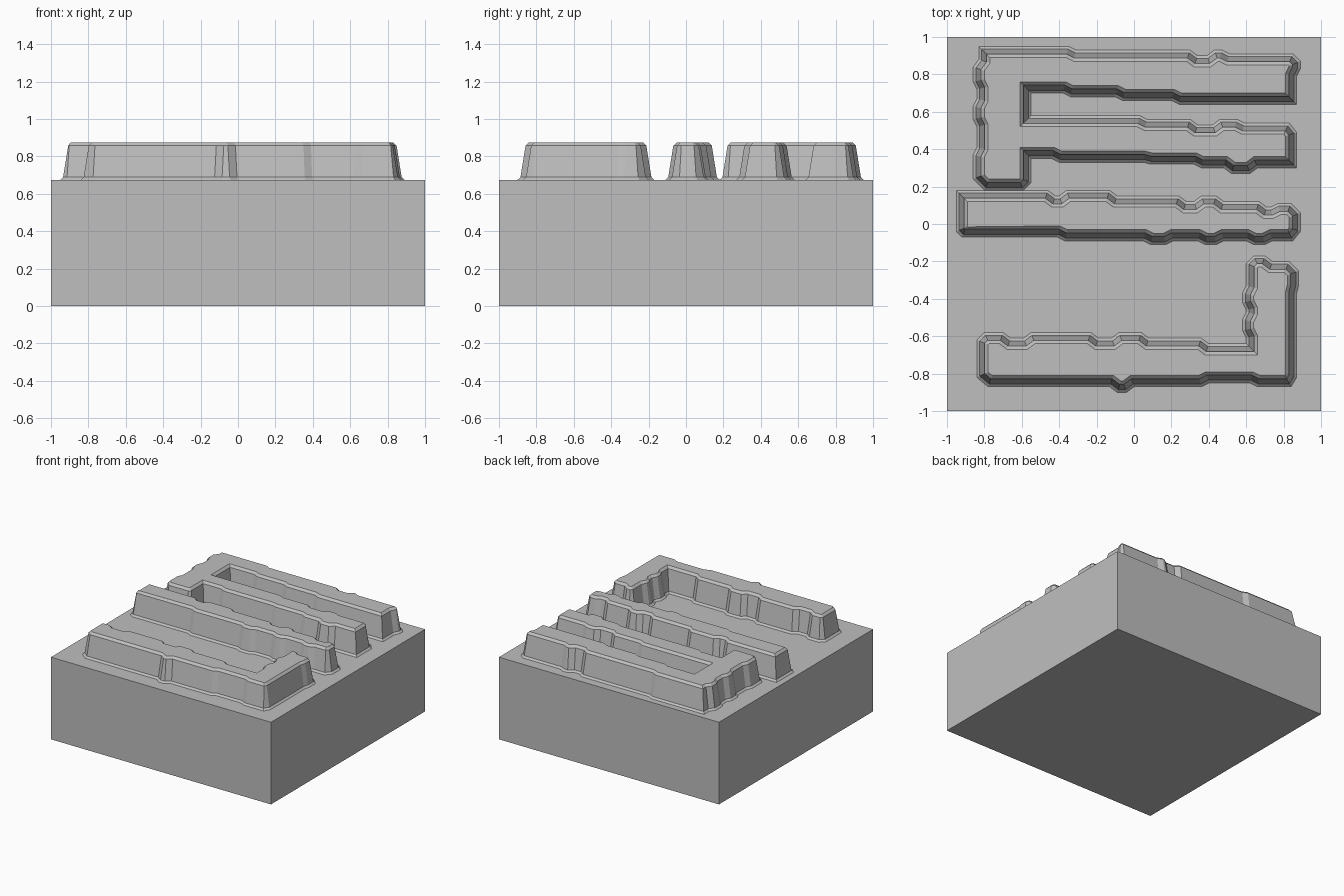
import bpy
import bmesh
from mathutils import Vector

default_cube = bpy.data.objects.get("Cube")
if default_cube:
    bpy.data.objects.remove(default_cube, do_unlink=True)

BASE_TOP = 0.675
RIDGE_HEIGHT = 0.2
JOG = 2  # half the length of a slanted jog, in hundredths

# Single stone colour
stone = bpy.data.materials.new("stone_grey")
stone.use_nodes = True
grey = (0.52, 0.52, 0.52, 1.0)
stone.diffuse_color = grey
stone.node_tree.nodes["Principled BSDF"].inputs["Base Color"].default_value = grey


def add_object(name, bm):
    bmesh.ops.recalc_face_normals(bm, faces=bm.faces[:])
    mesh = bpy.data.meshes.new(name)
    bm.to_mesh(mesh)
    bm.free()
    mesh.materials.append(stone)
    obj = bpy.data.objects.new(name, mesh)
    bpy.context.collection.objects.link(obj)
    return obj


def wall_x(start, end, level, *jogs):
    """Wall foot running along x; each jog is (position, new level)."""
    step = JOG if end > start else -JOG
    points = [(start, level)]
    for position, new_level in jogs:
        points += [(position - step, level), (position + step, new_level)]
        level = new_level
    return points + [(end, level)]


def wall_y(start, end, level, *jogs):
    """Wall foot running along y."""
    return [(x, y) for y, x in wall_x(start, end, level, *jogs)]


def inset(points, distance):
    """Move a clockwise outline inward with mitred corners."""
    result = []
    count = len(points)
    for i, point in enumerate(points):
        before = (point - points[i - 1]).normalized()
        after = (points[(i + 1) % count] - point).normalized()
        n1 = Vector((before.y, -before.x))
        n2 = Vector((after.y, -after.x))
        mitre = (n1 + n2) / max(1 + n1.dot(n2), 0.3)
        result.append(point + mitre * distance)
    return result


def ridge(name, *walls):
    """Tapered ridge with a flared foot and a chamfered rim."""
    outline = []
    for wall in walls:
        for x, y in wall:
            point = Vector((x, y)) / 100
            if not outline or (point - outline[-1]).length > 0.001:
                outline.append(point)
    if (outline[0] - outline[-1]).length < 0.001:
        outline.pop()

    bm = bmesh.new()
    rings = []
    for distance, height in ((0, 0), (0.015, 0.07), (0.042, 0.91), (0.06, 1)):
        z = BASE_TOP + height * RIDGE_HEIGHT
        rings.append([bm.verts.new((p.x, p.y, z)) for p in inset(outline, distance)])
    for low, high in zip(rings, rings[1:]):
        for i in range(len(low)):
            bm.faces.new((low[i - 1], low[i], high[i], high[i - 1]))
    bm.faces.new(rings[-1])
    add_object(name, bm)


# Square base block
bm = bmesh.new()
bmesh.ops.create_cube(bm, size=2)
for v in bm.verts:
    v.co.z = BASE_TOP if v.co.z > 0 else 0
add_object("base_block", bm)

# Rear ridge: two arms joined at the right side, with a short front hook
ridge(
    "rear_ridge",
    wall_x(-83, 85, 95, (-33, 93), (32, 90), (41, 93), (49, 91)),
    wall_y(87, 64, 89, (81, 87)),
    wall_x(87, -55, 64, (22, 66), (-8, 68), (-36, 70)),
    wall_y(70, 58, -55),
    wall_x(-55, 83, 58, (5, 56), (32, 53), (44, 56), (57, 54)),
    wall_y(49, 30, 87),
    wall_x(87, -55, 30, (64, 27), (50, 30), (34, 32), (7, 33), (-42, 35)),
    wall_y(35, 22, -55),
    wall_x(-59, -80, 18),
    wall_y(24, 95, -86, (39, -84), (54, -86), (65, -84), (74, -86), (86, -83)),
)

# Middle ridge: one straight bar
ridge(
    "middle_ridge",
    wall_x(-95, 84, 18, (-44, 15), (-38, 18), (-11, 15), (26, 12),
           (34, 15), (46, 12), (69, 9), (75, 11)),
    wall_y(6, -4, 89),
    wall_x(85, -92, -9, (72, -11), (62, -9), (46, -11), (36, -9),
           (19, -11), (7, -9), (-39, -7)),
    wall_y(-4, 18, -95),
)

# Front ridge: a long arm with a short leg turning back on the left side
ridge(
    "front_ridge",
    wall_x(-80, 60, -58, (-68, -61), (-57, -58), (-21, -61), (-10, -58),
           (6, -61), (38, -64)),
    wall_y(-64, -21, 60, (-59, 58), (-49, 60), (-44, 58), (-35, 60)),
    wall_x(64, 83, -17, (72, -20)),
    wall_y(-25, -82, 88, (-35, 87)),
    wall_x(84, -78, -87, (64, -85), (38, -87), (-2, -90), (-11, -87)),
    wall_y(-82, -62, -84),
)
